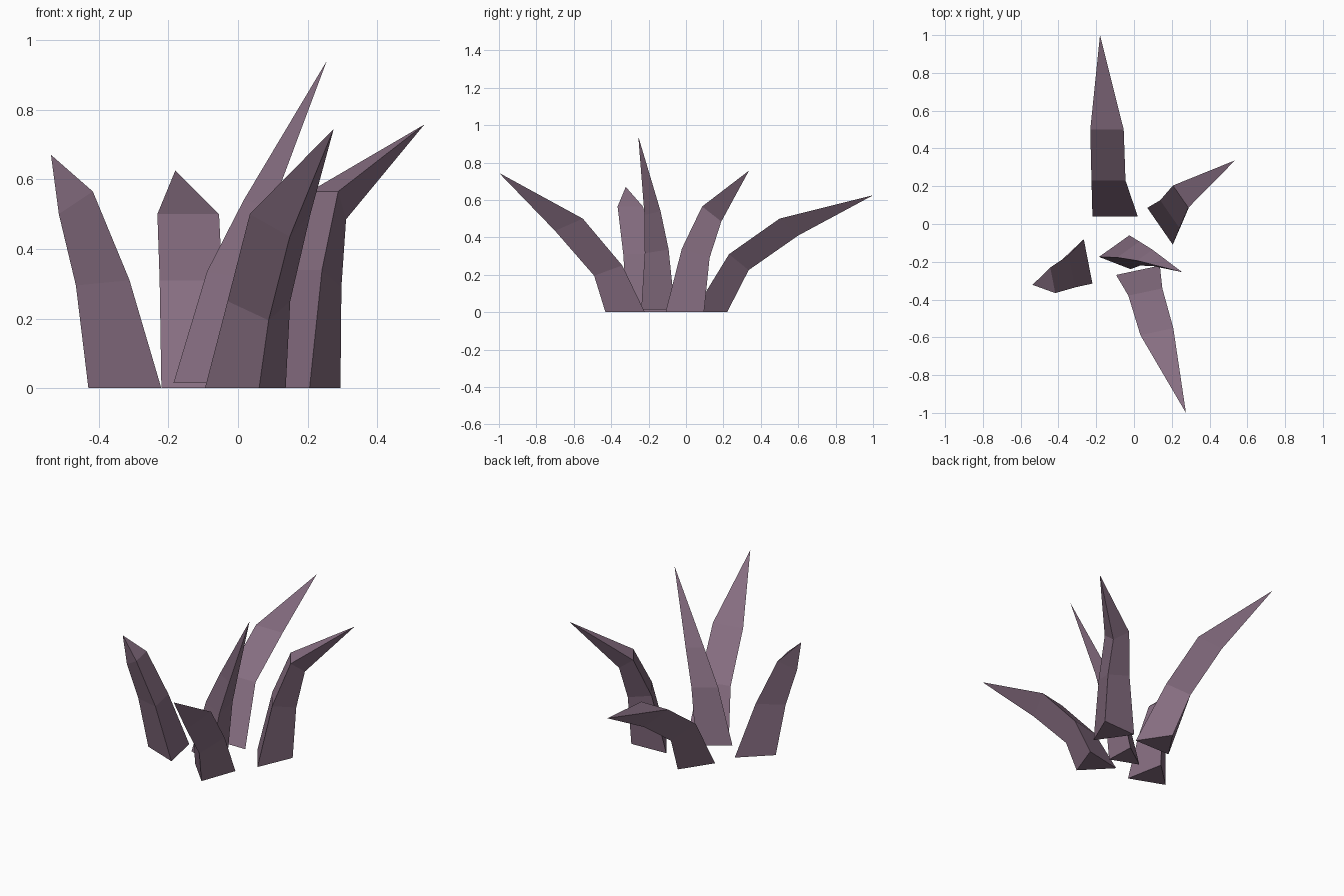
import bpy, bmesh
from math import radians, cos, sin
from mathutils import Vector

if "Cube" in bpy.data.objects:
    bpy.data.objects.remove(bpy.data.objects["Cube"])

mat = bpy.data.materials.new("dusky_purple")
mat.diffuse_color = (0.24, 0.155, 0.22, 1)
mat.use_nodes = True
mat.node_tree.nodes["Principled BSDF"].inputs["Base Color"].default_value = mat.diffuse_color


def blade(name, heading, rings, tip):
    """Three-sided leaf. Each ring: inner edge centre x, y, z, edge width,
    depth of the outer keel along the heading, keel height."""
    a = radians(heading)
    out = Vector((cos(a), sin(a), 0))
    side = Vector((-sin(a), cos(a), 0))
    bm = bmesh.new()
    loops = []
    for x, y, z, w, d, kz in rings:
        mid = Vector((x, y, z))
        keel = mid + out * d
        keel.z = kz
        loops.append([bm.verts.new(p) for p in
                      (mid + side * w / 2, mid - side * w / 2, keel)])
    top = bm.verts.new(tip)
    bm.faces.new(loops[0])
    for lo, hi in zip(loops, loops[1:]):
        for i in range(3):
            j = (i + 1) % 3
            bm.faces.new((lo[i], lo[j], hi[j], hi[i]))
    for i in range(3):
        bm.faces.new((loops[-1][i], loops[-1][(i + 1) % 3], top))
    bmesh.ops.recalc_face_normals(bm, faces=bm.faces[:])
    me = bpy.data.meshes.new(name)
    bm.to_mesh(me)
    bm.free()
    me.materials.append(mat)
    ob = bpy.data.objects.new(name, me)
    bpy.context.collection.objects.link(ob)


# Long leaf drooping to the front
blade("front_leaf", -78, [(0.021, -0.245, 0, 0.237, 0.19, 0),
                          (0.06, -0.36, 0.25, 0.184, 0.134, 0.195),
                          (0.121, -0.57, 0.5, 0.178, 0.133, 0.435)],
      (0.275, -1.0, 0.745))
# Long, low leaf drooping to the back
blade("back_leaf", 90, [(-0.1, 0.04, 0, 0.24, 0.18, 0),
                        (-0.135, 0.23, 0.31, 0.18, 0.105, 0.225),
                        (-0.143, 0.5, 0.5, 0.177, 0.1, 0.41)],
      (-0.18, 1.0, 0.625))
# Right leaf with bent tip
blade("right_leaf", 34.7, [(0.138, -0.012, 0, 0.237, 0.19, 0),
                           (0.19, 0.052, 0.34, 0.18, 0.13, 0.29),
                           (0.247, 0.145, 0.565, 0.143, 0.077, 0.485)],
      (0.535, 0.337, 0.757))
# Short left leaf
blade("left_leaf", 191, [(-0.243, -0.198, 0, 0.239, 0.19, 0),
                         (-0.328, -0.25, 0.31, 0.174, 0.14, 0.295),
                         (-0.43, -0.298, 0.565, 0.138, 0.086, 0.5)],
      (-0.537, -0.322, 0.67))
# Tall upright centre leaf
blade("centre_leaf", -54.5, [(-0.105, -0.117, 0.015, 0.197, 0.15, 0.015),
                             (-0.03, -0.135, 0.335, 0.145, 0.105, 0.315),
                             (0.057, -0.165, 0.54, 0.1, 0.07, 0.52)],
      (0.255, -0.255, 0.94))
